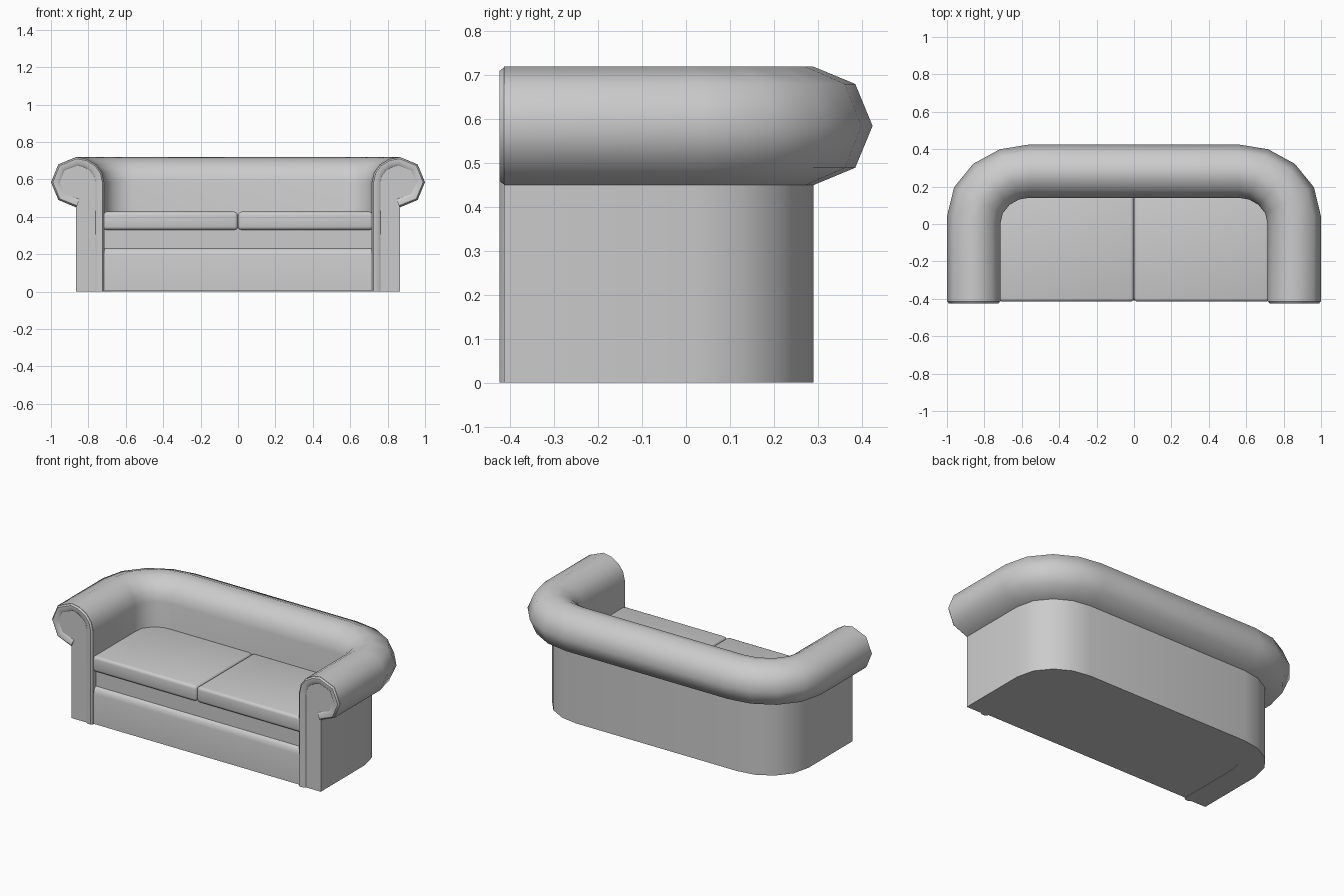
import bpy, bmesh, math
from mathutils import Vector

cube = bpy.data.objects.get("Cube")
if cube:
    bpy.data.objects.remove(cube, do_unlink=True)

grey = bpy.data.materials.new("grey upholstery")
grey.use_nodes = True
colour = (0.6, 0.6, 0.6, 1)
grey.diffuse_color = colour
grey.node_tree.nodes["Principled BSDF"].inputs["Base Color"].default_value = colour


def finish(name, bm, angle=50):
    bmesh.ops.recalc_face_normals(bm, faces=bm.faces)
    mesh = bpy.data.meshes.new(name)
    bm.to_mesh(mesh)
    bm.free()
    mesh.materials.append(grey)
    obj = bpy.data.objects.new(name, mesh)
    bpy.context.collection.objects.link(obj)
    bpy.ops.object.select_all(action='DESELECT')
    obj.select_set(True)
    bpy.context.view_layer.objects.active = obj
    bpy.ops.object.shade_smooth_by_angle(angle=math.radians(angle))
    return obj


def loft(name, rings, closed=True, angle=50):
    """Bridge successive cross-sections and cap both ends."""
    bm = bmesh.new()
    rows = [[bm.verts.new(p) for p in ring] for ring in rings]
    n = len(rows[0])
    for a, b in zip(rows, rows[1:]):
        for i in range(n if closed else n - 1):
            j = (i + 1) % n
            bm.faces.new((a[i], a[j], b[j], b[i]))
    for row in (rows[0], rows[-1]):
        bm.faces.new(row)
    return finish(name, bm, angle)


def box(name, lo, hi, bevel=0):
    bm = bmesh.new()
    bmesh.ops.create_cube(bm, size=1)
    for v in bm.verts:
        v.co = Vector([l + (c + 0.5) * (h - l) for c, l, h in zip(v.co, lo, hi)])
    if bevel:
        bmesh.ops.bevel(bm, geom=bm.edges[:], offset=bevel, segments=3,
                        profile=0.5, affect='EDGES')
    return finish(name, bm, 40)


# Rolled wall section: distance outward from the inner face, and height
INNER, BACK, FRONT, ROLL, ROLL_Z = 0.715, 0.14, -0.415, 0.15, 0.585


def roll_point(deg):
    r = 0.135
    a = math.radians(deg)
    rx = ROLL if deg > 90 else r
    return (ROLL + rx * math.cos(a), ROLL_Z + r * math.sin(a))


rim = [(0, 0)] + [roll_point(d) for d in (180, 157, 135, 112, 90, 45, 0, -45, -90)]
section = rim + [(ROLL, 0)]


def station(side, deg=None):
    ring = []
    for d, z in section:
        if deg is None:
            x, y = INNER + d, FRONT
        else:
            a = math.radians(deg)
            cx, cy = 0.56, 0.14 * d
            x = cx + (INNER + d - cx) * math.cos(a)
            y = cy + (BACK + d - cy) * math.sin(a)
        ring.append((side * x, y, z))
    return ring


# Arms and back swept as one U-shaped shell
corner = [0, 24, 47, 69, 90]
rings = [station(1)] + [station(1, a) for a in corner]
rings += [station(-1, a) for a in reversed(corner)] + [station(-1)]
loft("arms_and_back", rings)

# Raised border around each scrolled arm front
bead = [(0, -0.412), (0.01, -0.425), (0.035, -0.425), (0.05, -0.412)]
for side, label in ((1, "left"), (-1, "right")):
    rings = []
    for i, (d, z) in enumerate(rim):
        before = Vector(rim[max(i - 1, 0)])
        after = Vector(rim[min(i + 1, len(rim) - 1)])
        t = (after - before).normalized()
        if i == 0:
            t = Vector((0, 1))
        inward = Vector((t.y, -t.x))
        rings.append([(side * (INNER + d + inward.x * w), y, z + inward.y * w)
                      for w, y in bead])
    loft(label + "_arm_border", rings)

# Base with a rounded front lip
lip = [(0.16, 0.002), (-0.41, 0.002), (-0.41, 0.19), (-0.405, 0.213),
       (-0.393, 0.229), (-0.375, 0.235), (0.16, 0.235)]
loft("seat_base", [[(x, y, z) for y, z in lip] for x in (-0.735, 0.735)])

# Recessed seat rail
box("seat_rail", (-0.73, -0.388, 0.23), (0.73, 0.16, 0.345))

# Two cushions
for side, label in ((1, "left"), (-1, "right")):
    x1, x2 = sorted((side * 0.001, side * 0.722))
    box(label + "_cushion", (x1, -0.415, 0.33), (x2, 0.15, 0.427), 0.018)
